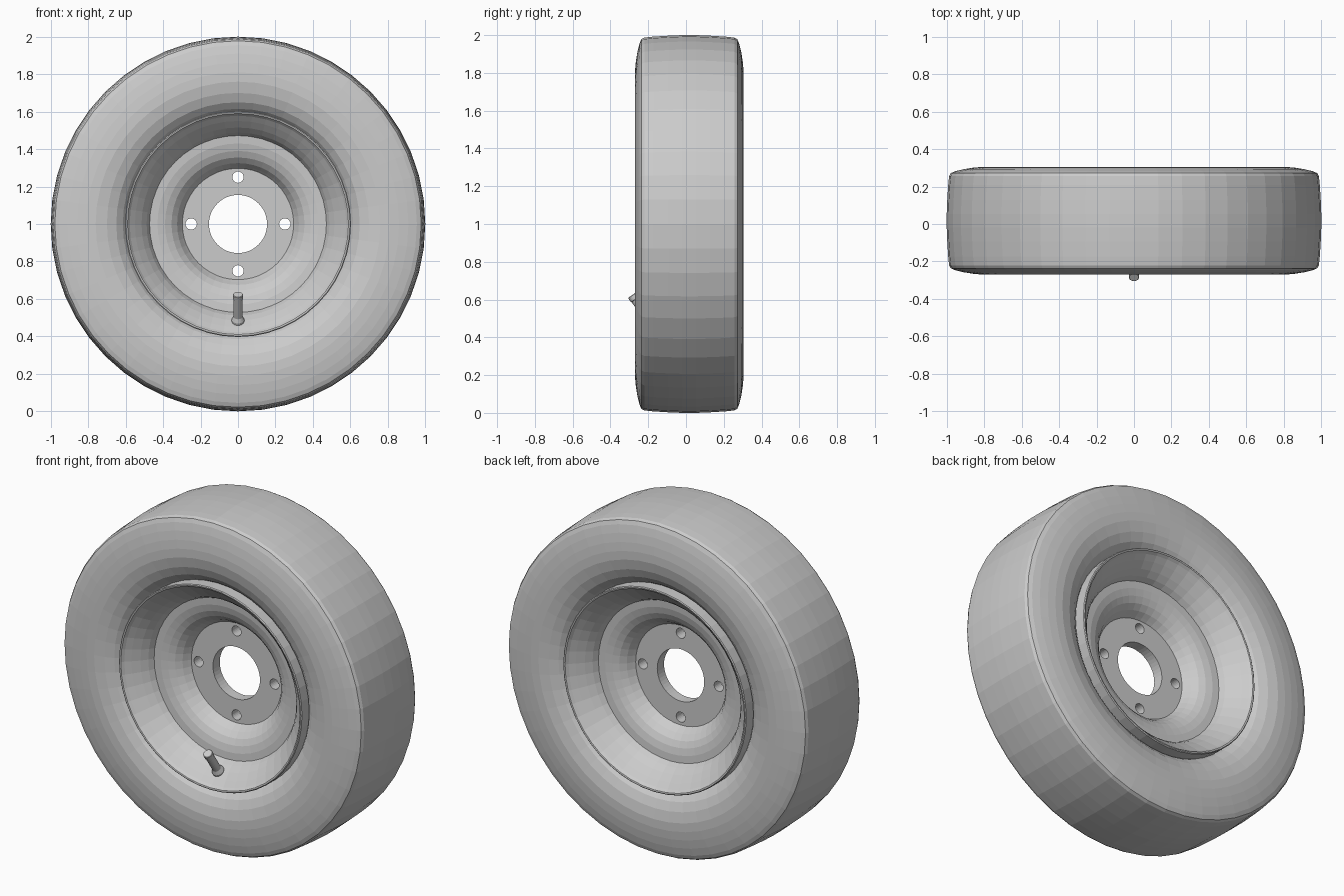
import bpy, bmesh, math
from mathutils import Vector, Matrix

if "Cube" in bpy.data.objects:
    bpy.data.objects.remove(bpy.data.objects["Cube"])

SEG = 48
MID = 0.0175                      # centre plane of the wheel along y
HUB = Vector((0, MID, 1))


def lathe(name, profile, matrix, seg=SEG, closed=False):
    """Revolve (radius, height) points around local z, then place with matrix."""
    bm = bmesh.new()
    rings = []
    for r, h in profile:
        rings.append([bm.verts.new((r * math.cos(2 * math.pi * i / seg),
                                    r * math.sin(2 * math.pi * i / seg), h))
                      for i in range(seg)])
    pairs = list(zip(rings, rings[1:]))
    if closed:
        pairs.append((rings[-1], rings[0]))
    for a, b in pairs:
        for i in range(seg):
            j = (i + 1) % seg
            bm.faces.new((a[i], a[j], b[j], b[i]))
    if not closed and name.startswith("valve"):
        bm.faces.new(rings[0])
        bm.faces.new(rings[-1])
    bmesh.ops.recalc_face_normals(bm, faces=bm.faces)
    bm.transform(matrix)
    me = bpy.data.meshes.new(name)
    bm.to_mesh(me)
    bm.free()
    ob = bpy.data.objects.new(name, me)
    bpy.context.collection.objects.link(ob)
    return ob


def mirrored(half):
    """Front half profile followed by its reflection on the back."""
    return half + [(r, -h) for r, h in reversed(half)]


# local z of the lathe points to the front (-y)
axle = Matrix.Translation(HUB) @ Matrix.Rotation(math.radians(90), 4, 'X')

# Tyre: bead, bulged sidewall, rounded shoulder, slightly crowned tread
tyre_half = [(0.59, 0.19), (0.615, 0.225), (0.65, 0.254), (0.70, 0.275),
             (0.76, 0.287), (0.81, 0.2875), (0.86, 0.283), (0.91, 0.275),
             (0.955, 0.264), (0.978, 0.254), (0.987, 0.238), (0.992, 0.19),
             (0.997, 0.11), (1.0, 0.035)]
lathe("tyre", mirrored(tyre_half), axle)

# Rim: outer lip, sloping barrel, curved dish, flat hub plate with centre hole
rim_half = [(0.603, 0.20), (0.603, 0.276), (0.598, 0.280), (0.590, 0.278),
            (0.578, 0.262), (0.55, 0.236), (0.515, 0.200), (0.488, 0.165),
            (0.472, 0.133), (0.43, 0.130), (0.39, 0.120), (0.355, 0.103),
            (0.325, 0.075), (0.308, 0.048), (0.297, 0.032), (0.155, 0.032)]
rim = lathe("rim", mirrored(rim_half), axle, closed=True)

# Four bolt holes cut through the hub plate
bm = bmesh.new()
for k in range(4):
    a = k * math.pi / 2
    offset = Matrix.Translation((0.25 * math.cos(a), 0.25 * math.sin(a), 0))
    bmesh.ops.create_cone(bm, cap_ends=True, segments=24, radius1=0.03,
                          radius2=0.03, depth=0.2, matrix=axle @ offset)
me = bpy.data.meshes.new("bolt_hole_cutter")
bm.to_mesh(me)
bm.free()
cutter = bpy.data.objects.new("bolt_hole_cutter", me)
bpy.context.collection.objects.link(cutter)
mod = rim.modifiers.new("bolt_holes", 'BOOLEAN')
mod.operation = 'DIFFERENCE'
mod.solver = 'EXACT'
mod.object = cutter
bpy.context.view_layer.objects.active = rim
bpy.ops.object.modifier_apply(modifier=mod.name)
bpy.data.objects.remove(cutter)

# Valve stem: tilted, flared at its foot on the barrel
tip = Vector((0, -0.285, 0.624))
axis = Vector((0, -0.57, 0.82)).normalized()
place = Matrix.Translation(tip) @ axis.to_track_quat('Z', 'Y').to_matrix().to_4x4()
lathe("valve_stem", [(0.034, -0.21), (0.034, -0.165), (0.024, -0.145),
                     (0.024, -0.03), (0.027, -0.027), (0.027, -0.003),
                     (0.024, 0.0)], place, seg=20)
